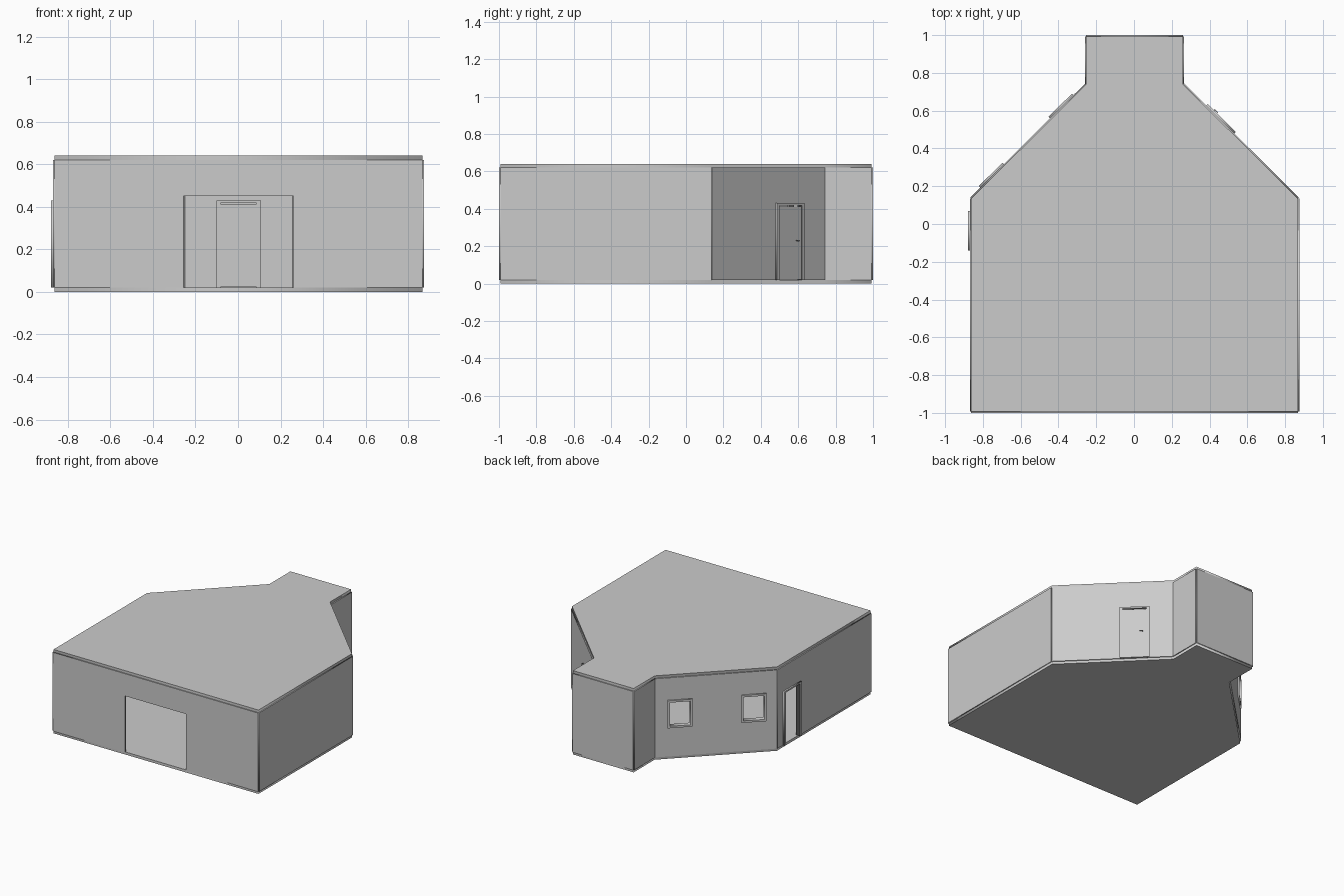
import bpy
from mathutils import Vector, Matrix

if "Cube" in bpy.data.objects:
    bpy.data.objects.remove(bpy.data.objects["Cube"])

FLOOR, CEIL, T = 0.02, 0.62, 0.014     # wall bottom, wall top, wall thickness
CX = 0.003
# plan outline, counter-clockwise
half = [(0.865, -0.993), (0.865, 0.135), (0.256, 0.74), (0.256, 0.993)]
plan = [(CX + x, y) for x, y in half] + [(CX - x, y) for x, y in reversed(half)]
DOOR_W, DOOR_TOP, RIM = 0.21, 0.43, 0.02
WIN_W, WIN_Z0, WIN_Z1, WIN_RIM = 0.175, 0.24, 0.45, 0.015


def sheet(name, outline, holes, thick, matrix):
    """Flat profile with holes, given a thickness and turned into a mesh."""
    cu = bpy.data.curves.new(name, 'CURVE')
    cu.dimensions, cu.fill_mode, cu.extrude = '2D', 'BOTH', thick / 2
    for loop in [outline] + holes:
        sp = cu.splines.new('POLY')
        sp.points.add(len(loop) - 1)
        for p, (x, y) in zip(sp.points, loop):
            p.co = (x, y, 0, 1)
        sp.use_cyclic_u = True
    ob = bpy.data.objects.new(name, cu)
    bpy.context.collection.objects.link(ob)
    ob.matrix_world = matrix
    bpy.ops.object.select_all(action='DESELECT')
    ob.select_set(True)
    bpy.context.view_layer.objects.active = ob
    bpy.ops.object.convert(target='MESH')
    return bpy.context.object


def rect(x0, x1, y0, y1):
    return [(x0, y0), (x1, y0), (x1, y1), (x0, y1)]


def notched(x0, x1, y0, y1, notches):
    """Rectangle with openings cut up from its bottom edge."""
    pts = [(x0, y0)]
    for a, b, top in notches:
        pts += [(a, y0), (a, top), (b, top), (b, y0)]
    return pts + [(x1, y0), (x1, y1), (x0, y1)]


def wall_frame(p, q):
    """Local x runs along the wall, y is up, z points outward."""
    u = Vector((q[0] - p[0], q[1] - p[1], 0)).normalized()
    n = u.cross(Vector((0, 0, 1)))
    m = Matrix((u, (0, 0, 1), n)).transposed().to_4x4()
    m.translation = (p[0], p[1], 0)
    return m


def door(name, m, s, leaf):
    a, b = s - DOOR_W / 2, s + DOOR_W / 2
    sheet(name + "_frame", notched(a, b, FLOOR, DOOR_TOP, [(a + RIM, b - RIM, DOOR_TOP - 0.012)]),
          [], 0.036, m)
    if leaf:
        sheet(name + "_leaf", rect(a + RIM, b - RIM, FLOOR + 0.003, DOOR_TOP - 0.018), [], 0.024, m)


def window(name, m, s):
    a, b = s - WIN_W / 2, s + WIN_W / 2
    r = WIN_RIM
    sheet(name + "_frame", rect(a, b, WIN_Z0, WIN_Z1),
          [rect(a + r, b - r, WIN_Z0 + r, WIN_Z1 - r)], 0.036, m)


def wall(name, p, q, doors=(), windows=(), gate=None, leaf=True):
    m = wall_frame(p, q)
    length = (Vector(q) - Vector(p)).length
    k = 0.01                           # openings tuck under the frames
    cuts = [(s - DOOR_W / 2 + k, s + DOOR_W / 2 - k, DOOR_TOP - k / 2) for s in doors]
    if gate:
        cuts.append(gate)
    holes = [rect(s - WIN_W / 2 + k, s + WIN_W / 2 - k, WIN_Z0 + k, WIN_Z1 - k) for s in windows]
    sheet(name, notched(0, length, FLOOR, CEIL, cuts), holes, T, m)
    for s in doors:
        door(name + "_door", m, s, leaf)
    for i, s in enumerate(windows):
        window(f"{name}_window_{i + 1}", m, s)
    return m


# floor and roof slabs
for name, z in (("floor_slab", 0.01), ("roof_slab", 0.63)):
    sheet(name, plan, [], 0.02, Matrix.Translation((0, 0, z)))

# outer walls
extras = {
    0: dict(doors=[0.586]),            # placeholder index filled below
}
names = ["right_wall", "right_diagonal_wall", "right_neck_wall", "back_wall",
         "left_neck_wall", "left_diagonal_wall", "left_wall", "front_wall"]
extras = {
    "right_diagonal_wall": dict(doors=[0.586]),
    "left_diagonal_wall": dict(windows=[0.176, 0.695]),
    "left_wall": dict(doors=[0.17], leaf=False),
    "front_wall": dict(gate=(0.607, 1.122, 0.45)),
}
frames = {}
for i, name in enumerate(names):
    frames[name] = wall(name, plan[i], plan[(i + 1) % 8], **extras.get(name, {}))

# inner partition closing off the back room
wall("partition", plan[5], plan[2], doors=[0.256])

# lever handle on the side door, both faces
m = frames["right_diagonal_wall"]
for side in (1, -1):
    for part, pos, size in (("handle_stem", (0.643, 0.23, side * 0.017), (0.007, 0.007, 0.012)),
                            ("handle_lever", (0.634, 0.23, side * 0.024), (0.026, 0.006, 0.005))):
        bpy.ops.mesh.primitive_cube_add(size=1)
        ob = bpy.context.object
        ob.name = part
        ob.matrix_world = m @ Matrix.Translation(pos) @ Matrix.Diagonal((*size, 1))
